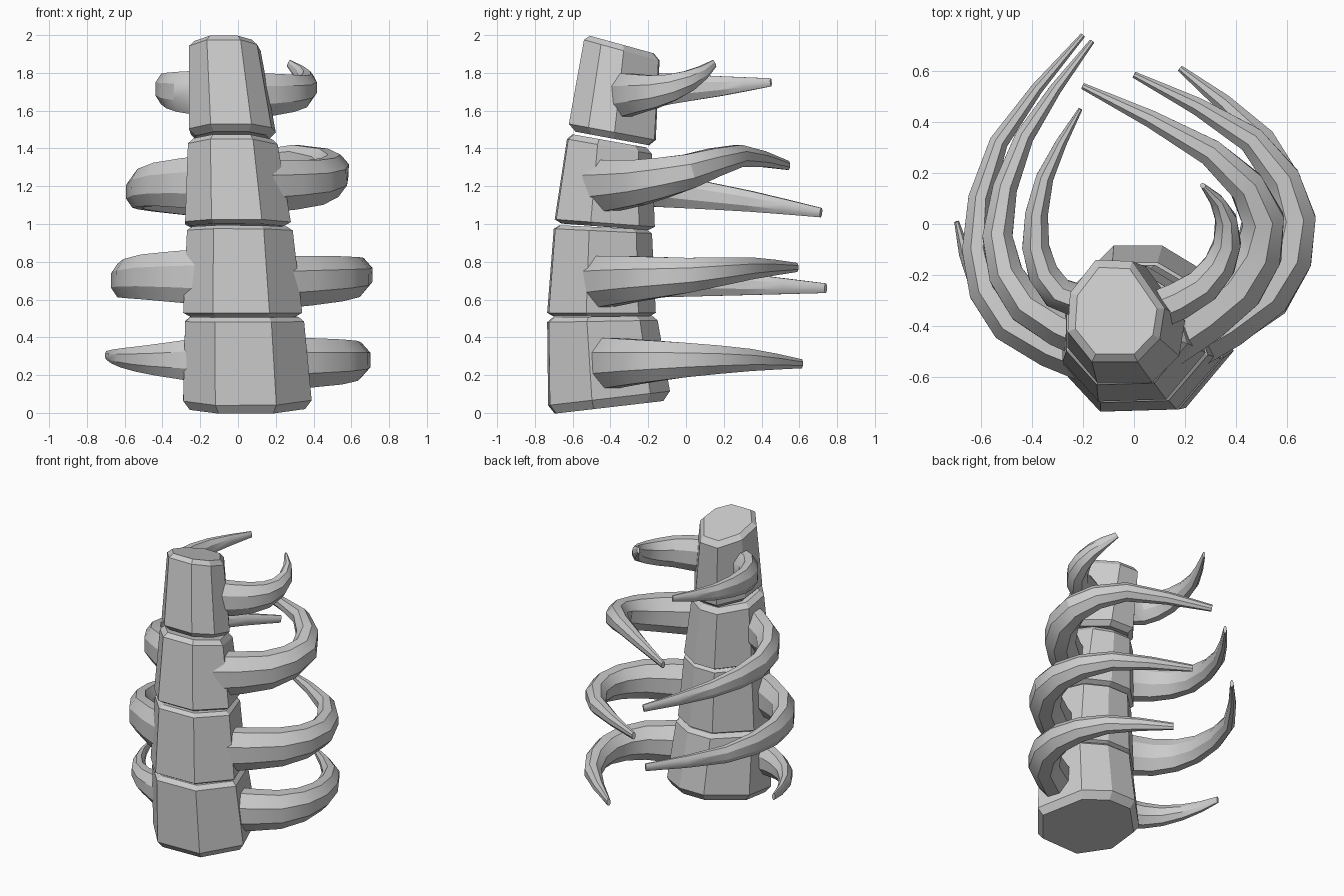
import bpy, bmesh, math
from mathutils import Vector

if "Cube" in bpy.data.objects:
    bpy.data.objects.remove(bpy.data.objects["Cube"])


def loft(name, rings, angle):
    """Skin a list of equal-length point rings and cap both ends."""
    bm = bmesh.new()
    loops = [[bm.verts.new(p) for p in r] for r in rings]
    n = len(rings[0])
    for a, b in zip(loops, loops[1:]):
        for i in range(n):
            j = (i + 1) % n
            bm.faces.new((a[i], a[j], b[j], b[i]))
    bm.faces.new(loops[0][::-1])
    bm.faces.new(loops[-1])
    bmesh.ops.recalc_face_normals(bm, faces=bm.faces[:])
    me = bpy.data.meshes.new(name)
    bm.to_mesh(me)
    bm.free()
    ob = bpy.data.objects.new(name, me)
    bpy.context.collection.objects.link(ob)
    if angle:
        bpy.ops.object.select_all(action='DESELECT')
        ob.select_set(True)
        bpy.context.view_layer.objects.active = ob
        bpy.ops.object.shade_smooth_by_angle(angle=math.radians(angle))
    return ob


# Uneven eight-sided outlines of the bone, normalised to -1..1
WIDE = [(-.5, -1), (.45, -.97), (1, -.28), (.68, .68),
        (.18, 1), (-.38, 1), (-1, .35), (-1, -.41)]
TOP = [(-.5, -1), (.44, -1), (.9, -.55), (1, .05),
       (.33, .97), (-.42, 1), (-.95, .35), (-1, -.41)]


def outline(box, shape, inset=0.0, dz=0.0):
    """Tilted ring: x range, y range, z at front and back."""
    x0, x1, y0, y1, z0, z1 = box
    cx, cy = (x0 + x1) / 2, (y0 + y1) / 2
    rx, ry = (x1 - x0) / 2 - inset, (y1 - y0) / 2 - inset
    slope = (z1 - z0) / (y1 - y0)
    return [Vector((cx + rx * u, cy + ry * v, z0 + slope * (cy + ry * v - y0) + dz))
            for u, v in shape]


def vertebra(name, low, high, d_low, d_high, shape):
    loft(name, [outline(low, shape, 0.035, -d_low), outline(low, shape),
                outline(high, shape), outline(high, shape, 0.03, d_high)], 0)


def rib(name, pts, hh, hw, rings=9, ph=1.25, pw=2.0):
    """Tapered horn swept along a smooth path through the given points."""
    P = [Vector(p) for p in pts]
    P = [2 * P[0] - P[1]] + P + [2 * P[-1] - P[-2]]
    n = len(pts) - 1

    def at(t):
        s = min(int(t * n), n - 1)
        u = t * n - s
        a, b, c, d = P[s:s + 4]
        return 0.5 * (2 * b + (c - a) * u + (2 * a - 5 * b + 4 * c - d) * u * u
                      + (3 * b - a - 3 * c + d) * u ** 3)

    out = []
    for i in range(rings):
        t = i / (rings - 1)
        tan = (at(min(t + .04, 1)) - at(max(t - .04, 0))).normalized()
        side = tan.cross(Vector((0, 0, 1))).normalized()
        up = side.cross(tan)
        h = hh * (1 - 0.83 * t ** ph)
        w = hw * (1 - 0.88 * t ** pw)
        k = 1 / math.cos(math.pi / 8)
        ring = []
        for j in range(8):
            a = math.pi / 8 + j * math.pi / 4
            ring.append(at(t) + side * (w * k * math.cos(a)) + up * (h * k * math.sin(a)))
        out.append(ring)
    loft(name, out, 30)


# Four stacked vertebrae, leaning back and narrowing upward
vertebra("vertebra_1", (-.29, .39, -.73, -.085, .04, .115),
         (-.28, .35, -.735, -.15, .48, .49), .048, .025, WIDE)
vertebra("vertebra_2", (-.29, .34, -.735, -.16, .53, .53),
         (-.27, .29, -.70, -.18, .975, .95), .02, .02, WIDE)
vertebra("vertebra_3", (-.28, .28, -.695, -.165, 1.025, .985),
         (-.265, .21, -.63, -.18, 1.45, 1.37), .02, .03, WIDE)
vertebra("vertebra_4", (-.26, .20, -.62, -.16, 1.53, 1.445),
         (-.26, .12, -.54, -.14, 1.975, 1.865), .035, .03, TOP)

# Right-hand ribs, bottom to top
rib("rib_right_1", [(.18, -.47, .26), (.52, -.28, .27), (.62, .0, .28),
                    (.50, .33, .28), (.18, .61, .26)], .14, .105)
rib("rib_right_2", [(.18, -.49, .69), (.52, -.27, .71), (.63, .02, .73),
                    (.46, .33, .765), (.0, .585, .77)], .14, .105)
rib("rib_right_3", [(.13, -.46, 1.2), (.41, -.25, 1.22), (.505, .02, 1.28),
                    (.30, .28, 1.36), (-.2, .54, 1.31)], .14, .105)
rib("rib_right_4", [(.06, -.35, 1.68), (.25, -.26, 1.69), (.355, -.12, 1.71),
                    (.355, .04, 1.77), (.27, .15, 1.85)], .12, .075, 8)

# Left-hand ribs, bottom to top; the lowest is short and thin
rib("rib_left_1", [(-.15, -.52, .28), (-.37, -.455, .28), (-.53, -.35, .285),
                   (-.64, -.18, .295), (-.695, .01, .305)], .13, .08, 7, .75, 1.2)
rib("rib_left_2", [(-.15, -.55, .72), (-.49, -.39, .72), (-.615, -.1, .70),
                   (-.53, .32, .68), (-.2, .74, .66)], .15, .085, 9, 1.0, 1.5)
rib("rib_left_3", [(-.15, -.46, 1.22), (-.42, -.32, 1.21), (-.535, -.05, 1.17),
                   (-.43, .34, 1.12), (-.165, .715, 1.06)], .145, .085, 9, 1.0, 1.5)
rib("rib_left_4", [(-.12, -.32, 1.69), (-.30, -.27, 1.70), (-.385, -.09, 1.715),
                   (-.35, .18, 1.73), (-.21, .45, 1.75)], .125, .068)
